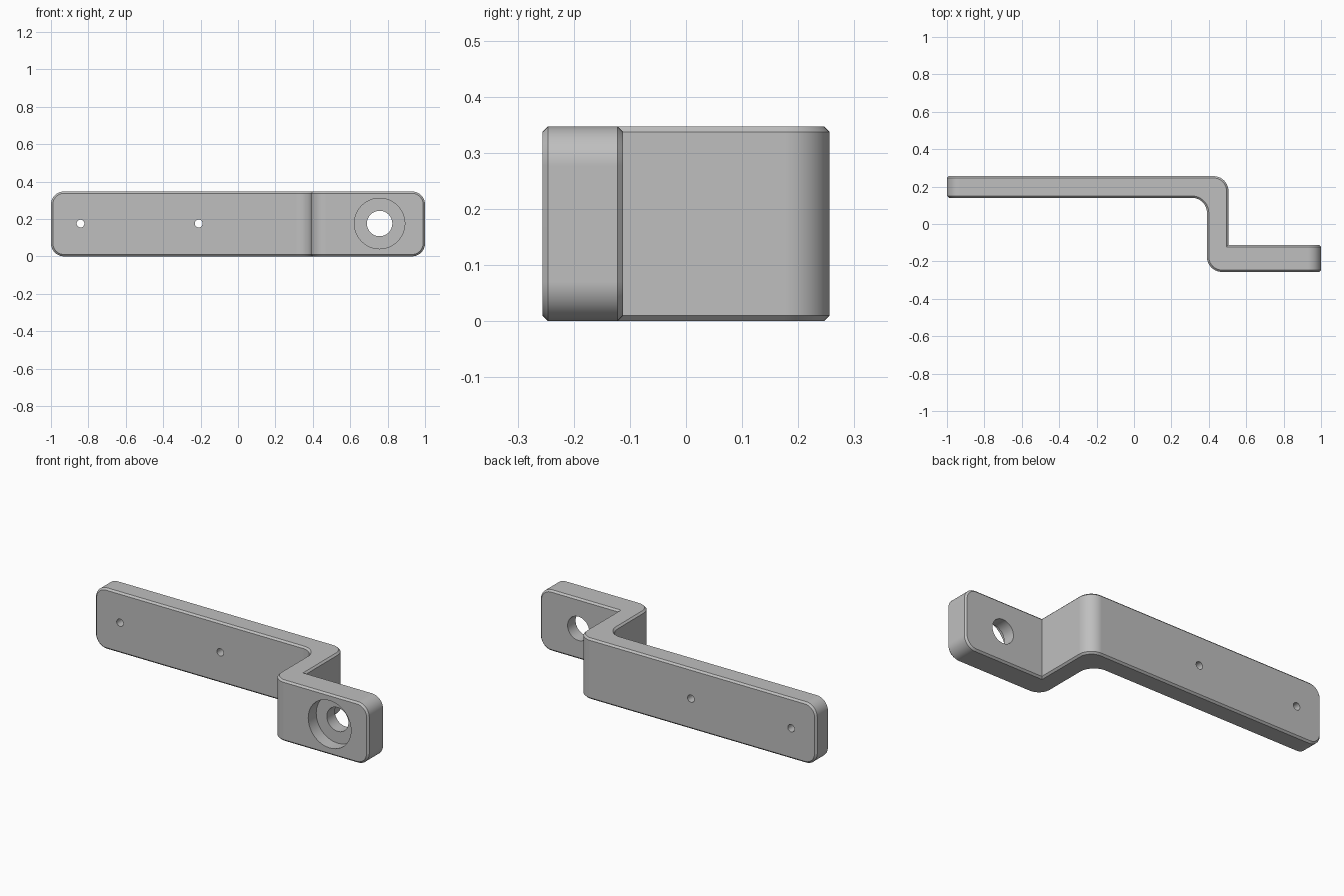
import bpy, bmesh, math
from mathutils import Vector

if "Cube" in bpy.data.objects:
    bpy.data.objects.remove(bpy.data.objects["Cube"], do_unlink=True)

HEIGHT = 0.347
CHAMFER = 0.01
END_RADIUS = 0.07
BEND_RADIUS = 0.08

grey = bpy.data.materials.new("satin grey")
grey.use_nodes = True
colour = (0.52, 0.52, 0.52, 1)
grey.diffuse_color = colour
grey.node_tree.nodes["Principled BSDF"].inputs["Base Color"].default_value = colour


def add_object(name, bm):
    bmesh.ops.recalc_face_normals(bm, faces=bm.faces)
    mesh = bpy.data.meshes.new(name)
    bm.to_mesh(mesh)
    bm.free()
    mesh.materials.append(grey)
    obj = bpy.data.objects.new(name, mesh)
    bpy.context.collection.objects.link(obj)
    return obj


def rounded_outline(corners, steps=10):
    """Turn (x, y, radius) right-angle corners into a list of points."""
    points = []
    for i, (x, y, r) in enumerate(corners):
        p = Vector((x, y, 0))
        if not r:
            points.append(p)
            continue
        before = (Vector((*corners[i - 1][:2], 0)) - p).normalized()
        after = (Vector((*corners[(i + 1) % len(corners)][:2], 0)) - p).normalized()
        centre = p + (before + after) * r
        for s in range(steps + 1):
            a = s / steps * math.pi / 2
            points.append(centre - after * r * math.cos(a) - before * r * math.sin(a))
    return points


# Stepped bracket body, extruded from its plan outline
corners = [(-1, 0.256, 0), (-1, 0.14, 0), (0.39, 0.14, BEND_RADIUS),
           (0.39, -0.256, BEND_RADIUS), (1, -0.256, 0), (1, -0.112, 0),
           (0.505, -0.112, 0), (0.505, 0.256, BEND_RADIUS)]
bm = bmesh.new()
base = bm.faces.new([bm.verts.new(p) for p in rounded_outline(corners)])
top = bmesh.ops.extrude_face_region(bm, geom=[base])["geom"]
bmesh.ops.translate(bm, vec=(0, 0, HEIGHT),
                    verts=[g for g in top if isinstance(g, bmesh.types.BMVert)])
bmesh.ops.recalc_face_normals(bm, faces=bm.faces)

# Rounded corners on both free ends
ends = [e for e in bm.edges
        if all(abs(v.co.x) > 0.999 for v in e.verts)
        and abs(e.verts[0].co.z - e.verts[1].co.z) < 0.001]
bmesh.ops.bevel(bm, geom=ends, offset=END_RADIUS, segments=10, profile=0.5,
                affect='EDGES')

# Small chamfer on every convex sharp edge
bmesh.ops.recalc_face_normals(bm, faces=bm.faces)
sharp = [e for e in bm.edges if e.calc_face_angle_signed(0) > math.radians(40)]
bmesh.ops.bevel(bm, geom=sharp, offset=CHAMFER, segments=1, affect='EDGES')
bracket = add_object("bracket", bm)


# Round holes running front to back
def drill(name, x, radius, y_front, y_back):
    cutter_bm = bmesh.new()
    bmesh.ops.create_cone(cutter_bm, cap_ends=True, segments=48, radius1=radius,
                          radius2=radius, depth=y_back - y_front)
    cutter = add_object(name, cutter_bm)
    cutter.rotation_euler.x = math.pi / 2
    cutter.location = (x, (y_front + y_back) / 2, HEIGHT / 2 + 0.002)
    cutter.hide_render = True
    mod = bracket.modifiers.new(name, 'BOOLEAN')
    mod.operation = 'DIFFERENCE'
    mod.solver = 'EXACT'
    mod.object = cutter
    bpy.context.view_layer.update()
    bpy.ops.object.modifier_apply(modifier=mod.name)
    bpy.data.objects.remove(cutter, do_unlink=True)


bpy.ops.object.select_all(action='DESELECT')
bracket.select_set(True)
bpy.context.view_layer.objects.active = bracket
drill("end_screw_hole", -0.842, 0.021, 0.05, 0.35)
drill("middle_screw_hole", -0.21, 0.021, 0.05, 0.35)
drill("counterbore", 0.757, 0.135, -0.35, -0.184)
drill("bolt_hole", 0.757, 0.068, -0.3, 0)

# Smooth bends and holes, crisp chamfers
bpy.ops.object.shade_smooth_by_angle(angle=math.radians(30))
weighted = bracket.modifiers.new("even shading", 'WEIGHTED_NORMAL')
weighted.keep_sharp = True
